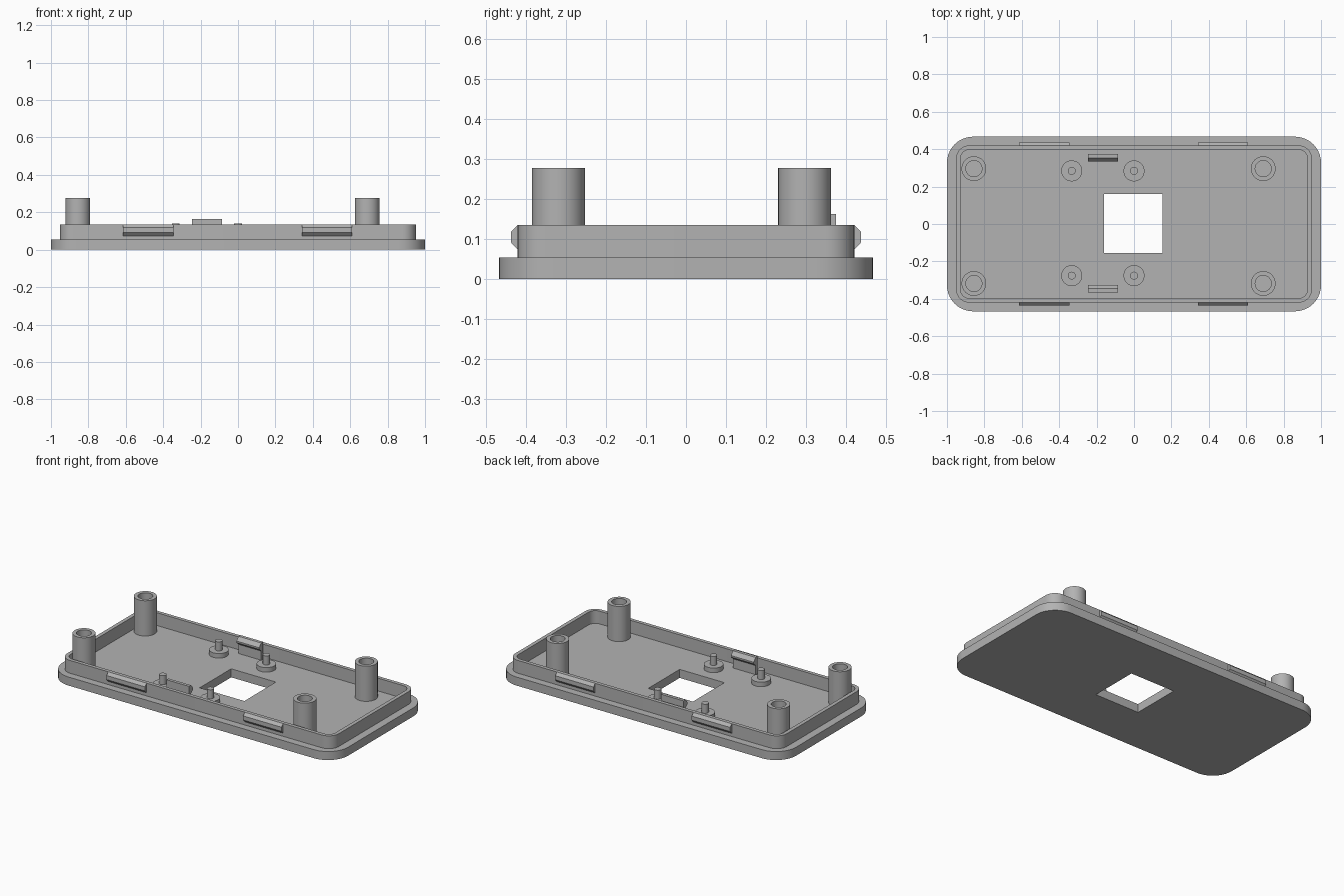
import bpy, bmesh, math

if "Cube" in bpy.data.objects:
    bpy.data.objects.remove(bpy.data.objects["Cube"])

FLOOR, RIM, POST_TOP = 0.054, 0.135, 0.277

grey = bpy.data.materials.new("plain grey")
grey.diffuse_color = (0.45, 0.45, 0.45, 1)
grey.use_nodes = True
grey.node_tree.nodes["Principled BSDF"].inputs["Base Color"].default_value = grey.diffuse_color


def finish(bm, name):
    bmesh.ops.recalc_face_normals(bm, faces=bm.faces[:])
    mesh = bpy.data.meshes.new(name)
    bm.to_mesh(mesh)
    bm.free()
    mesh.materials.append(grey)
    ob = bpy.data.objects.new(name, mesh)
    bpy.context.collection.objects.link(ob)
    bpy.ops.object.select_all(action='DESELECT')
    bpy.context.view_layer.objects.active = ob
    ob.select_set(True)
    bpy.ops.object.shade_smooth_by_angle(angle=math.radians(30))
    return ob


def rounded_rect(hx, hy, r, n=10):
    pts = []
    for i, (sx, sy) in enumerate([(1, 1), (-1, 1), (-1, -1), (1, -1)]):
        for k in range(n + 1):
            a = math.pi / 2 * (i + k / n)
            pts.append((sx * (hx - r) + r * math.cos(a), sy * (hy - r) + r * math.sin(a)))
    return pts


def circle(cx, cy, r, n=40):
    return [(cx + r * math.cos(2 * math.pi * k / n), cy + r * math.sin(2 * math.pi * k / n))
            for k in range(n)]


def slab(name, loops, z0, z1):
    """Extrude an outline, with any further loops as holes, from z0 to z1."""
    bm = bmesh.new()
    edges = []
    for loop in loops:
        vs = [bm.verts.new((x, y, z0)) for x, y in loop]
        edges += [bm.edges.new((vs[i - 1], vs[i])) for i in range(len(vs))]
    bmesh.ops.triangle_fill(bm, edges=edges, use_beauty=True, normal=(0, 0, 1))
    top = bmesh.ops.extrude_face_region(bm, geom=bm.faces[:], use_keep_orig=True)["geom"]
    bmesh.ops.translate(bm, vec=(0, 0, z1 - z0),
                        verts=[g for g in top if isinstance(g, bmesh.types.BMVert)])
    return finish(bm, name)


def bar(name, profile, x0, x1):
    """Extrude a (y, z) profile along x."""
    bm = bmesh.new()
    a = [bm.verts.new((x0, y, z)) for y, z in profile]
    b = [bm.verts.new((x1, y, z)) for y, z in profile]
    bm.faces.new(a)
    bm.faces.new(b)
    for i in range(len(a)):
        bm.faces.new((a[i - 1], a[i], b[i], b[i - 1]))
    return finish(bm, name)


# Base plate with square window, and the raised lip
window = [(-0.16, -0.155), (0.153, -0.155), (0.153, 0.16), (-0.16, 0.16)]
slab("base_plate", [rounded_rect(1.0, 0.467, 0.14), window], 0, FLOOR)
slab("lip_wall", [rounded_rect(0.951, 0.42, 0.07), rounded_rect(0.927, 0.397, 0.046)],
     FLOOR, RIM)

# Tall hollow corner posts
for x in (-0.856, 0.691):
    for y in (-0.318, 0.296):
        slab("corner_post", [circle(x, y, 0.066), circle(x, y, 0.043)], FLOOR, POST_TOP)

# Short bosses with locating pins
for x in (-0.333, 0.0):
    for y in (-0.276, 0.284):
        slab("pin_boss", [circle(x, y, 0.056)], FLOOR, 0.083)
        slab("locating_pin", [circle(x, y, 0.021, 24)], 0.083, 0.14)

# Inner hooked clips and outer snap ridges, front and back
hook = [(0.374, FLOOR), (0.374, 0.163), (0.354, 0.163), (0.335, 0.14),
        (0.335, 0.13), (0.354, 0.112), (0.354, FLOOR)]
ridge = [(0.415, 0.135), (0.42, 0.135), (0.437, 0.118), (0.437, 0.092),
         (0.42, 0.074), (0.415, 0.074)]
for s in (-1, 1):
    shift = 0.008 if s < 0 else 0
    bar("inner_clip", [(s * (y - shift), z) for y, z in hook], -0.245, -0.086)
    for x0, x1 in ((-0.615, -0.346), (0.342, 0.61)):
        bar("snap_ridge", [(s * y, z) for y, z in ridge], x0, x1)
